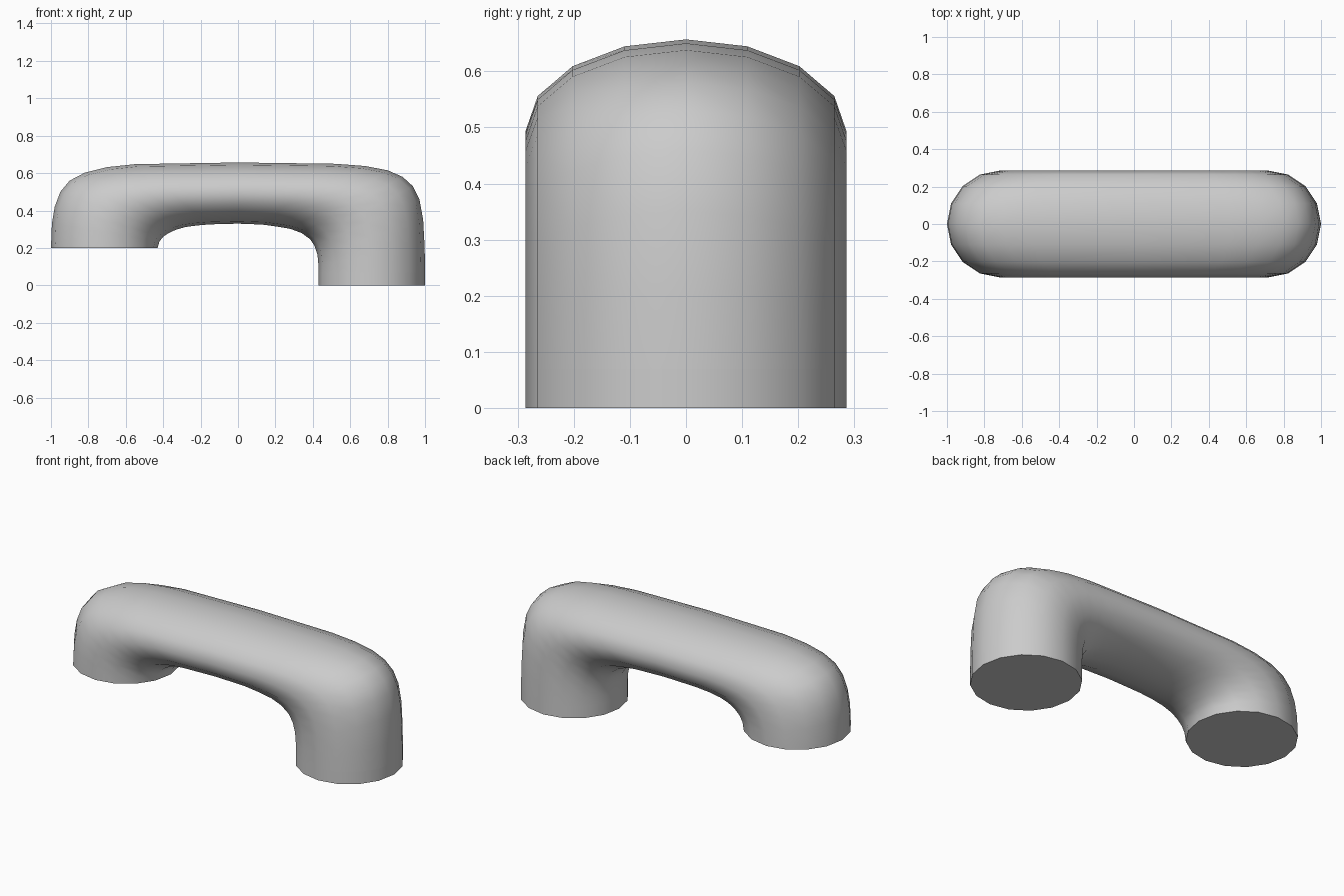
import bpy, bmesh, math
from mathutils import Vector

cube = bpy.data.objects.get("Cube")
if cube:
    bpy.data.objects.remove(cube)

SIDES = 16
HALF_WIDTH = 0.286

grey = bpy.data.materials.new("plain grey")
grey.use_nodes = True
colour = (0.6, 0.6, 0.6, 1)
grey.diffuse_color = colour
grey.node_tree.nodes["Principled BSDF"].inputs["Base Color"].default_value = colour


def swept_tube(name, stations, cap_start=False, cap_end=False):
    """Loft elliptical rings; each station gives outer x, z and inner x, z."""
    bm = bmesh.new()
    rings = []
    for ox, oz, ix, iz in stations:
        outer, inner = Vector((ox, 0, oz)), Vector((ix, 0, iz))
        mid, arm = (outer + inner) / 2, (outer - inner) / 2
        ring = []
        for i in range(SIDES):
            a = math.tau * i / SIDES
            side = Vector((0, HALF_WIDTH * math.sin(a), 0))
            ring.append(bm.verts.new(mid + arm * math.cos(a) + side))
        rings.append(ring)
    for a, b in zip(rings, rings[1:]):
        for i in range(SIDES):
            j = (i + 1) % SIDES
            bm.faces.new((a[i], a[j], b[j], b[i]))
    if cap_start:
        bm.faces.new(rings[0][::-1])
    if cap_end:
        bm.faces.new(rings[-1])
    bmesh.ops.recalc_face_normals(bm, faces=bm.faces)
    mesh = bpy.data.meshes.new(name)
    bm.to_mesh(mesh)
    bm.free()
    mesh.materials.append(grey)
    obj = bpy.data.objects.new(name, mesh)
    bpy.context.collection.objects.link(obj)
    bpy.ops.object.select_all(action="DESELECT")
    obj.select_set(True)
    bpy.context.view_layer.objects.active = obj
    bpy.ops.object.shade_smooth_by_angle(angle=math.radians(40))
    return obj


# Bent pipe, from the short leg over the bridge to the long leg
swept_tube("bent_pipe", [
    (-1, 0.2, -0.43, 0.2),
    (-0.995, 0.33, -0.42, 0.235),
    (-0.98, 0.42, -0.4, 0.26),
    (-0.95, 0.5, -0.37, 0.28),
    (-0.9, 0.56, -0.33, 0.298),
    (-0.82, 0.602, -0.28, 0.312),
    (-0.7, 0.632, -0.22, 0.32),
    (-0.55, 0.648, -0.15, 0.326),
    (0, 0.657, 0, 0.33),
    (0.52, 0.65, 0.13, 0.325),
    (0.68, 0.638, 0.21, 0.314),
    (0.8, 0.615, 0.28, 0.302),
    (0.88, 0.58, 0.34, 0.28),
    (0.935, 0.53, 0.385, 0.247),
    (0.97, 0.46, 0.41, 0.21),
    (0.99, 0.35, 0.425, 0.165),
    (0.998, 0.2, 0.43, 0.11),
    (1, 0.07, 0.43, 0.07),
], cap_start=True)

# Short straight end of the long leg
swept_tube("leg_end", [(1, 0.07, 0.43, 0.07), (1, 0, 0.43, 0)], cap_end=True)
